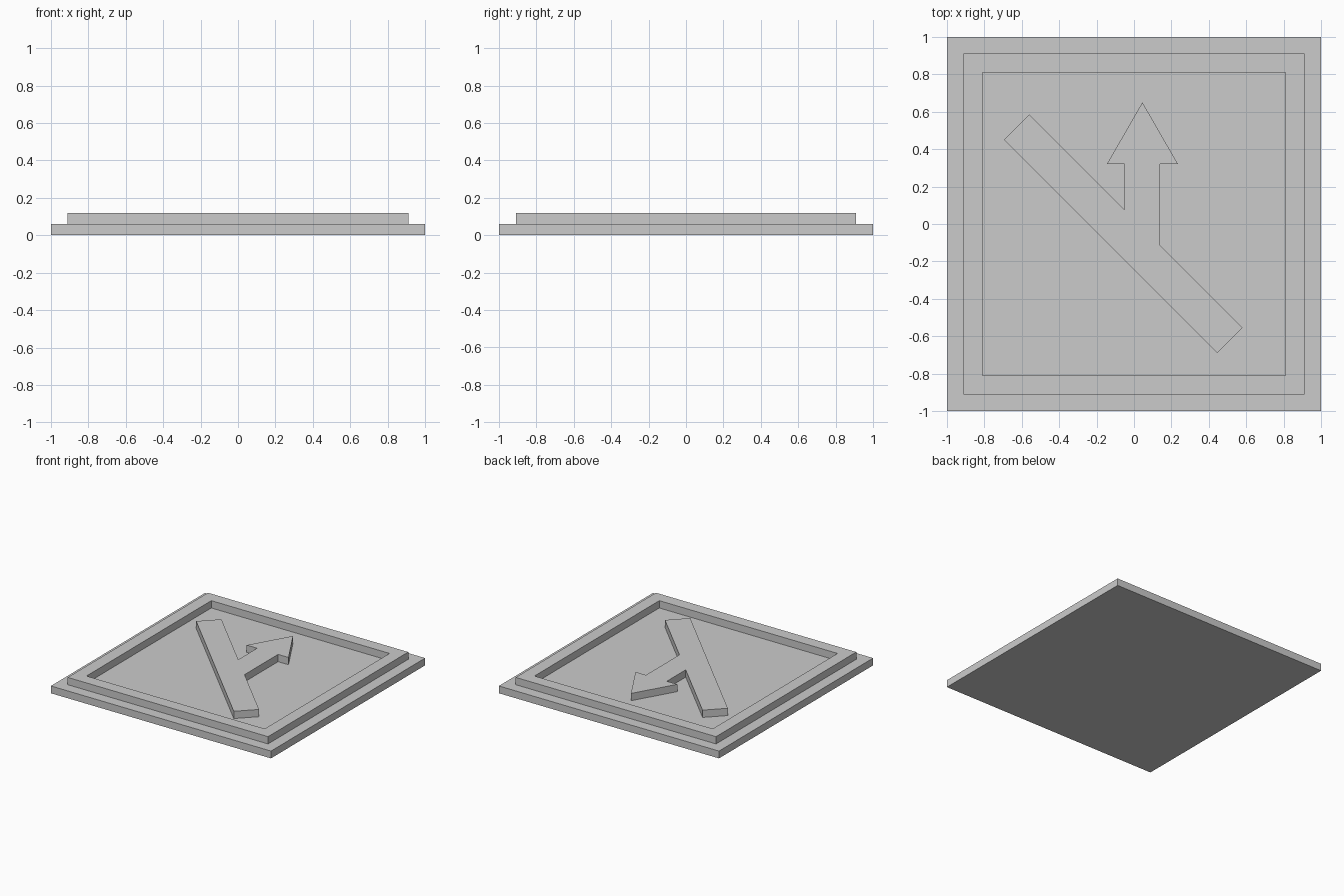
import bpy
import bmesh

cube = bpy.data.objects.get("Cube")
if cube:
    bpy.data.objects.remove(cube, do_unlink=True)

PLATE_TOP = 0.06
RELIEF_TOP = 0.12
SEAT = PLATE_TOP - 0.01  # raised parts sink slightly into the plate

# Single plain grey material
COLOUR = (0.6, 0.6, 0.6, 1.0)
grey = bpy.data.materials.new("plain_grey")
grey.use_nodes = True
grey.diffuse_color = COLOUR
bsdf = next(n for n in grey.node_tree.nodes if n.type == 'BSDF_PRINCIPLED')
bsdf.inputs["Base Color"].default_value = COLOUR


def finish(name, bm):
    """Turn a bmesh into a flat-shaded grey object."""
    bmesh.ops.recalc_face_normals(bm, faces=bm.faces)
    mesh = bpy.data.meshes.new(name)
    bm.to_mesh(mesh)
    bm.free()
    mesh.materials.append(grey)
    obj = bpy.data.objects.new(name, mesh)
    bpy.context.collection.objects.link(obj)
    return obj


def prism(name, outline, bottom, top):
    """Extrude a flat outline straight up."""
    bm = bmesh.new()
    face = bm.faces.new([bm.verts.new((x, y, bottom)) for x, y in outline])
    grown = bmesh.ops.extrude_face_region(bm, geom=[face], use_keep_orig=True)
    verts = [v for v in grown["geom"] if isinstance(v, bmesh.types.BMVert)]
    bmesh.ops.translate(bm, verts=verts, vec=(0, 0, top - bottom))
    return finish(name, bm)


def square_frame(name, outer, inner, bottom, top):
    """Sweep a rectangular section around the four corners of a square."""
    section = [(outer, bottom), (outer, top), (inner, top), (inner, bottom)]
    corners = [(-1, -1), (1, -1), (1, 1), (-1, 1)]
    bm = bmesh.new()
    rings = [[bm.verts.new((sx * r, sy * r, z)) for r, z in section]
             for sx, sy in corners]
    for i, ring in enumerate(rings):
        nxt = rings[(i + 1) % 4]
        for j in range(4):
            k = (j + 1) % 4
            bm.faces.new((ring[j], nxt[j], nxt[k], ring[k]))
    return finish(name, bm)


# Base plate
prism("base_plate", [(-1, -1), (1, -1), (1, 1), (-1, 1)], 0, PLATE_TOP)

# Raised border
square_frame("raised_border", 0.91, 0.81, SEAT, RELIEF_TOP)

# Diagonal bar with an arrow branching off toward the back
arrow_outline = [
    (-0.695, 0.45), (0.445, -0.69), (0.58, -0.555),   # long edge and front end
    (0.14, -0.115), (0.14, 0.32),                     # shaft, left side
    (0.235, 0.32), (0.045, 0.65), (-0.145, 0.32),     # arrow head
    (-0.05, 0.32), (-0.05, 0.075),                    # shaft, right side
    (-0.56, 0.585),                                   # back end of bar
]
prism("arrow_and_bar", arrow_outline, SEAT, RELIEF_TOP)
